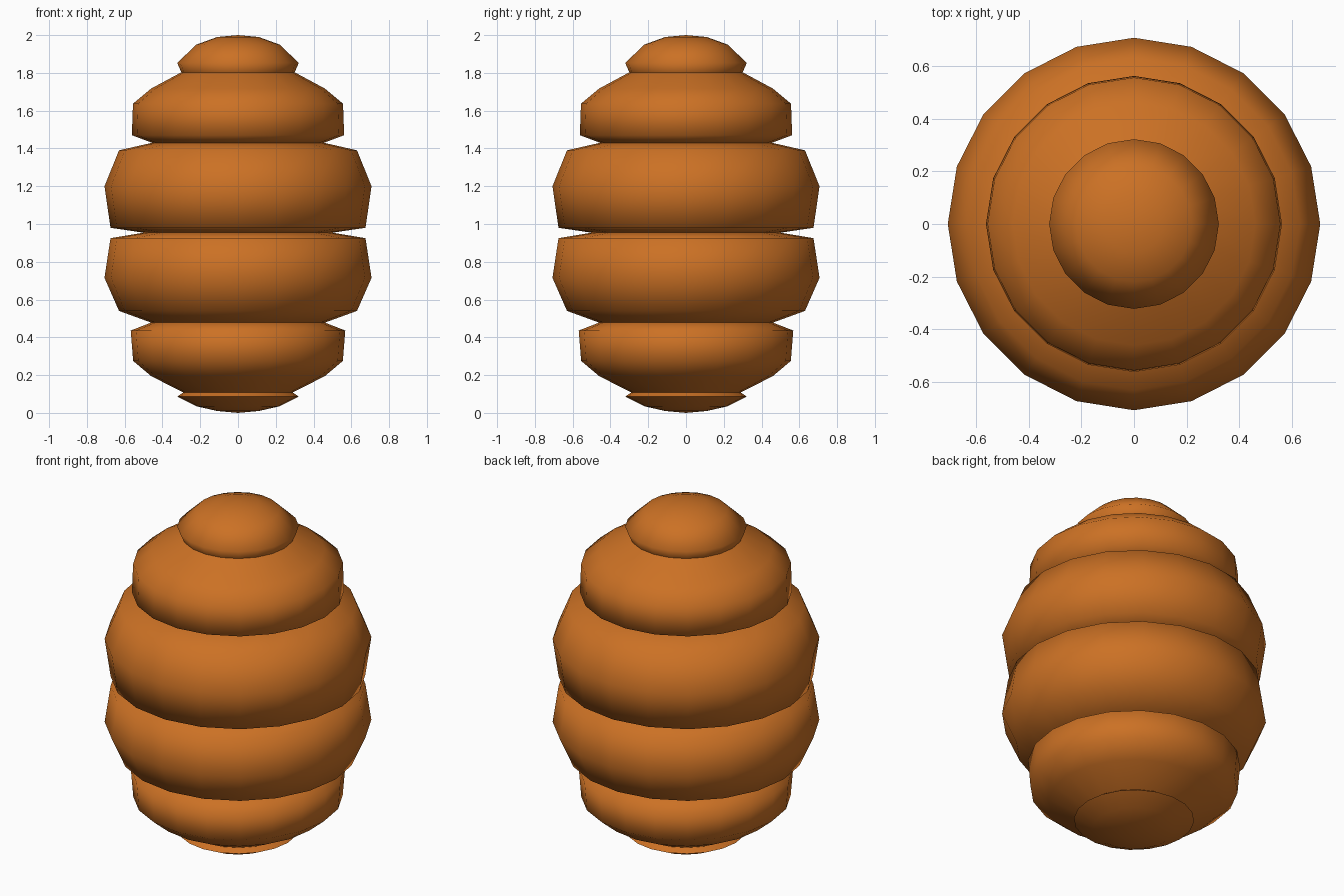
import bpy, bmesh, math

if "Cube" in bpy.data.objects:
    bpy.data.objects.remove(bpy.data.objects["Cube"])

SIDES = 20

# Outline of the ringed hive, bottom to top: (radius, height)
PROFILE = [
    (0.11, 0.01), (0.22, 0.035), (0.322, 0.087), (0.29, 0.108),    # foot cap
    (0.46, 0.195), (0.555, 0.275), (0.568, 0.436), (0.46, 0.478),  # lowest ring
    (0.63, 0.54), (0.707, 0.715), (0.675, 0.925), (0.50, 0.954),   # lower middle ring
    (0.675, 0.98), (0.707, 1.20), (0.63, 1.39), (0.455, 1.43),     # upper middle ring
    (0.562, 1.47), (0.556, 1.637), (0.46, 1.717), (0.30, 1.803),   # top ring
    (0.322, 1.853), (0.22, 1.95), (0.11, 1.99),                    # crown cap
]
BOTTOM, TOP = 0.0, 2.0

orange = bpy.data.materials.new("honey orange")
orange.diffuse_color = (0.60, 0.165, 0.018, 1)
orange.use_nodes = True
orange.node_tree.nodes["Principled BSDF"].inputs["Base Color"].default_value = orange.diffuse_color


def lathe(name, profile, material):
    """Turn a profile around z, closed by a point at each end."""
    bm = bmesh.new()
    rings = []
    for r, z in profile:
        rings.append([bm.verts.new((r * math.cos(math.tau * i / SIDES),
                                    r * math.sin(math.tau * i / SIDES), z))
                      for i in range(SIDES)])
    low, high = bm.verts.new((0, 0, BOTTOM)), bm.verts.new((0, 0, TOP))
    for i in range(SIDES):
        j = (i + 1) % SIDES
        for a, b in zip(rings, rings[1:]):
            bm.faces.new((a[i], a[j], b[j], b[i]))
        bm.faces.new((low, rings[0][j], rings[0][i]))
        bm.faces.new((high, rings[-1][i], rings[-1][j]))
    mesh = bpy.data.meshes.new(name)
    bm.to_mesh(mesh)
    bm.free()
    mesh.materials.append(material)
    obj = bpy.data.objects.new(name, mesh)
    bpy.context.collection.objects.link(obj)
    return obj


# Hive body, soft rings with sharp grooves
hive = lathe("hive_body", PROFILE, orange)
bpy.context.view_layer.objects.active = hive
hive.select_set(True)
bpy.ops.object.shade_smooth_by_angle(angle=math.radians(80))
